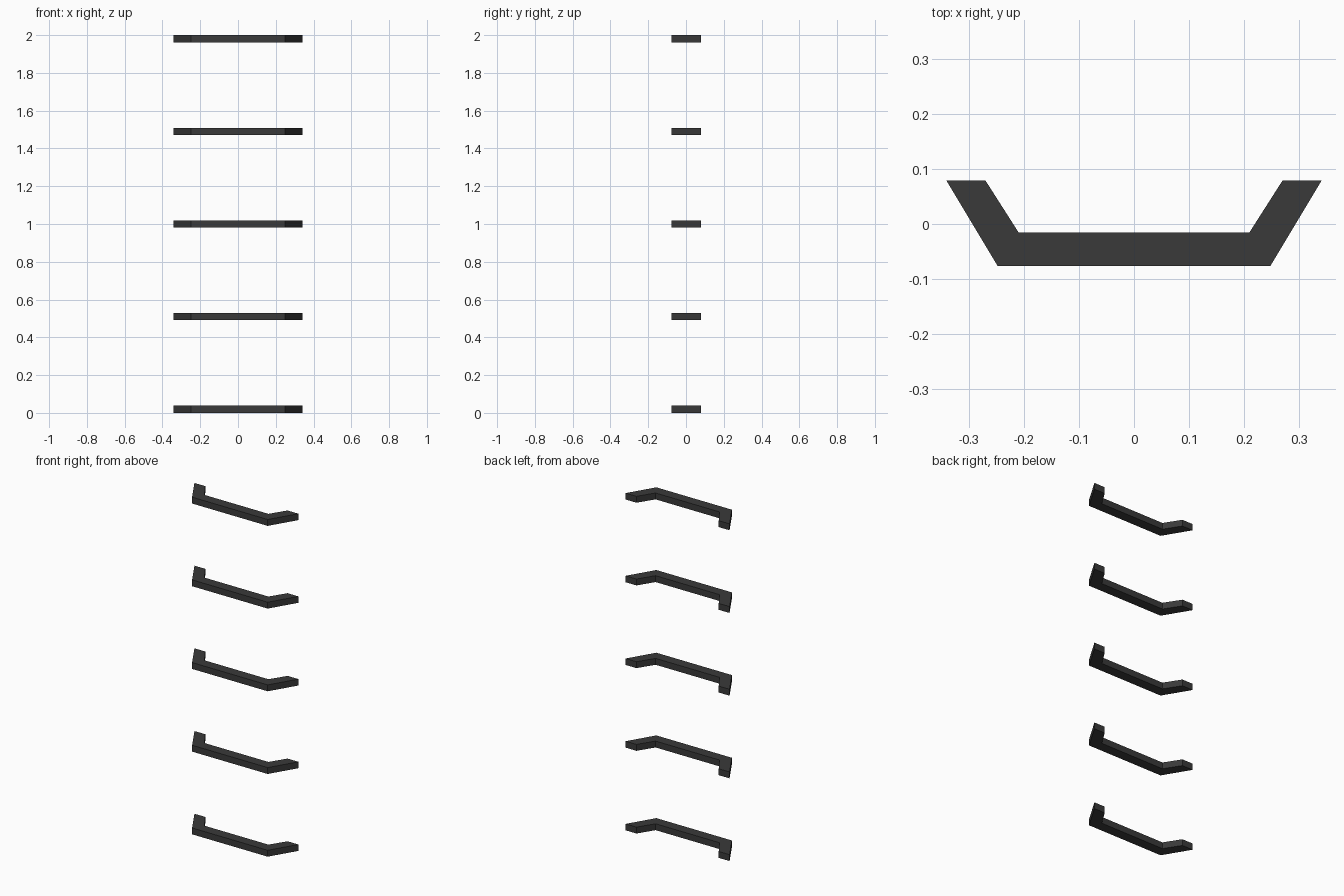
import bpy
import bmesh

cube = bpy.data.objects.get("Cube")
if cube:
    bpy.data.objects.remove(cube, do_unlink=True)

# Dark iron material
iron = bpy.data.materials.new("dark_iron")
iron.use_nodes = True
colour = (0.042, 0.042, 0.042, 1)
iron.diffuse_color = colour
iron.node_tree.nodes["Principled BSDF"].inputs["Base Color"].default_value = colour

COUNT = 5
THICKNESS = 0.038
SPACING = (2 - THICKNESS) / (COUNT - 1)

# Outer and inner edge of the left half: bend, then wall end
OUTER = [(0.248, -0.076), (0.341, 0.079)]
INNER = [(0.21, -0.015), (0.27, 0.079)]


def mirrored(edge):
    """Full edge running from the right wall end to the left wall end."""
    return [(-x, y) for x, y in reversed(edge)] + edge


def rung_mesh():
    """Bracket-shaped rung: a bar with two splayed legs, extruded upwards."""
    bm = bmesh.new()
    outer = [bm.verts.new((x, y, 0)) for x, y in mirrored(OUTER)]
    inner = [bm.verts.new((x, y, 0)) for x, y in mirrored(INNER)]
    for i in range(len(outer) - 1):
        bm.faces.new((outer[i], outer[i + 1], inner[i + 1], inner[i]))
    top = bmesh.ops.extrude_face_region(bm, geom=bm.faces[:])["geom"]
    bmesh.ops.translate(bm, vec=(0, 0, THICKNESS),
                        verts=[g for g in top if isinstance(g, bmesh.types.BMVert)])
    bmesh.ops.recalc_face_normals(bm, faces=bm.faces[:])
    mesh = bpy.data.meshes.new("rung")
    bm.to_mesh(mesh)
    bm.free()
    mesh.materials.append(iron)
    return mesh


# Evenly spaced column of rungs
mesh = rung_mesh()
for i in range(COUNT):
    rung = bpy.data.objects.new(f"rung_{i + 1}", mesh)
    rung.location.z = i * SPACING
    bpy.context.collection.objects.link(rung)
